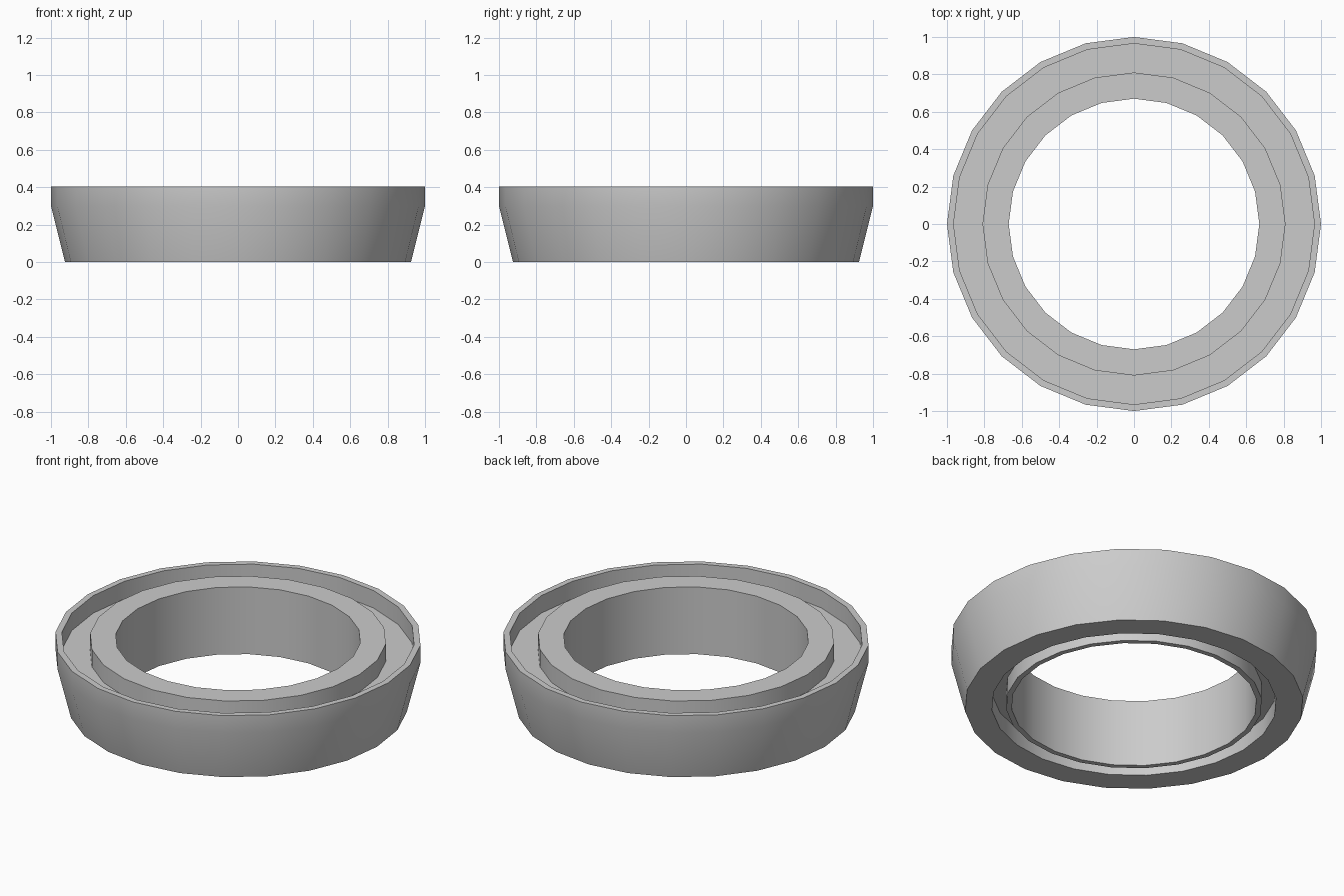
import bpy, bmesh, math

cube = bpy.data.objects.get("Cube")
if cube:
    bpy.data.objects.remove(cube, do_unlink=True)

SIDES = 24

# One plain grey for the whole ring
grey = bpy.data.materials.new("plain_grey")
grey.use_nodes = True
colour = (0.6, 0.6, 0.6, 1)
grey.diffuse_color = colour
grey.node_tree.nodes["Principled BSDF"].inputs["Base Color"].default_value = colour


def lathe(name, profile, material):
    """Sweep a closed (radius, height) profile around the z axis."""
    bm = bmesh.new()
    rings = []
    for i in range(SIDES):
        a = 2 * math.pi * i / SIDES
        rings.append([bm.verts.new((r * math.cos(a), r * math.sin(a), z)) for r, z in profile])
    count = len(profile)
    for i, ring in enumerate(rings):
        after = rings[(i + 1) % SIDES]
        for j in range(count):
            k = (j + 1) % count
            bm.faces.new((ring[j], after[j], after[k], ring[k]))
    bmesh.ops.recalc_face_normals(bm, faces=bm.faces)
    mesh = bpy.data.meshes.new(name)
    bm.to_mesh(mesh)
    bm.free()
    mesh.materials.append(material)
    obj = bpy.data.objects.new(name, mesh)
    bpy.context.collection.objects.link(obj)
    bpy.ops.object.select_all(action='DESELECT')
    obj.select_set(True)
    bpy.context.view_layer.objects.active = obj
    bpy.ops.object.shade_smooth_by_angle(angle=math.radians(30))
    return obj


# Cross-section: tapered wall, rim, top channel, collar, bore, underside groove
lathe("stacking_ring", [
    (0.925, 0), (1, 0.3), (1, 0.405),
    (0.965, 0.405), (0.965, 0.3),
    (0.81, 0.3), (0.81, 0.405),
    (0.67, 0.405), (0.67, 0),
    (0.70, 0), (0.70, 0.1),
    (0.778, 0.1), (0.778, 0),
], grey)
